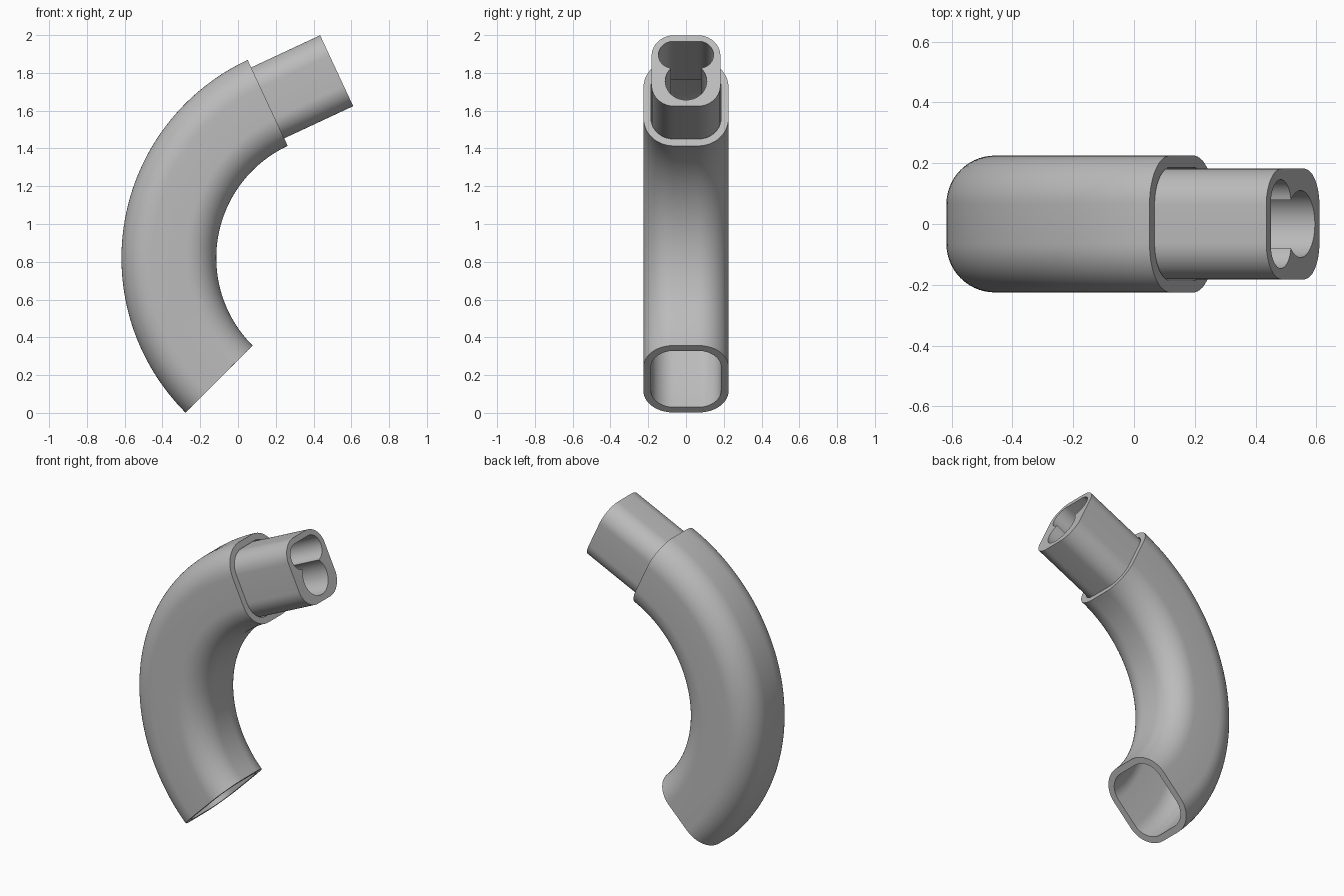
import bpy, bmesh
from math import sin, cos, radians
from mathutils import Vector

if "Cube" in bpy.data.objects:
    bpy.data.objects.remove(bpy.data.objects["Cube"])

grey = bpy.data.materials.new("plain_grey")
grey.use_nodes = True
colour = (0.5, 0.5, 0.5, 1)
grey.diffuse_color = colour
grey.node_tree.nodes["Principled BSDF"].inputs["Base Color"].default_value = colour

CENTRE = Vector((0.54, 0, 0.82))   # centre of the bend
RADIUS = 0.906                     # bend radius at the tube axis
START, END = 225, 115              # bend angles


def arc(cx, cy, r, a0, a1, n):
    step = (a1 - a0) / n
    return [(cx + r * cos(radians(a0 + i * step)),
             cy + r * sin(radians(a0 + i * step))) for i in range(n + 1)]


def rounded_rect(half_w, half_h, r, n=14):
    pts = []
    for k, (sx, sy) in enumerate([(1, 1), (-1, 1), (-1, -1), (1, -1)]):
        pts += arc(sx * (half_w - r), sy * (half_h - r), r, 90 * k, 90 * k + 90, n)
    return pts


def bend_frame(angle):
    out = Vector((cos(radians(angle)), 0, sin(radians(angle))))
    return CENTRE + out * RADIUS, out


def sweep(name, profiles, frames):
    """Sweep an outer and a hole profile along frames and cap both ends."""
    bm = bmesh.new()
    ends = [[], []]
    for profile in profiles:
        rings = [[bm.verts.new(p + out * v + Vector((0, u, 0))) for u, v in profile]
                 for p, out in frames]
        n = len(profile)
        for a, b in zip(rings, rings[1:]):
            for i in range(n):
                j = (i + 1) % n
                bm.faces.new((a[i], a[j], b[j], b[i]))
        for end, ring in zip(ends, (rings[0], rings[-1])):
            end += [bm.edges.get((ring[i], ring[(i + 1) % n])) for i in range(n)]
    for edges, (p, out) in zip(ends, (frames[0], frames[-1])):
        bmesh.ops.triangle_fill(bm, edges=edges, use_beauty=True,
                                normal=out.cross(Vector((0, 1, 0))))
    bmesh.ops.recalc_face_normals(bm, faces=bm.faces)
    mesh = bpy.data.meshes.new(name)
    bm.to_mesh(mesh)
    bm.free()
    mesh.materials.append(grey)
    obj = bpy.data.objects.new(name, mesh)
    bpy.context.collection.objects.link(obj)
    bpy.ops.object.select_all(action="DESELECT")
    obj.select_set(True)
    bpy.context.view_layer.objects.active = obj
    bpy.ops.object.shade_smooth_by_angle(angle=radians(35))


# Curved hollow tube
STEPS = 64
sweep("curved_tube",
      [rounded_rect(0.225, 0.251, 0.16), rounded_rect(0.186, 0.211, 0.122)],
      [bend_frame(START + (END - START) * i / STEPS) for i in range(STEPS + 1)])

# Straight spigot with a keyhole bore: a wide slot merged with a round hole
bore = (arc(0.067, 0.093, 0.079, -81, 90, 20)
        + arc(-0.067, 0.093, 0.079, 90, 261, 20)
        + arc(0, -0.061, 0.11, 136.5, 403.5, 36)[1:-1])
root, out = bend_frame(END)
along = Vector((out.z, 0, -out.x))
sweep("spigot", [rounded_rect(0.182, 0.207, 0.12), bore],
      [(root + along * d, out) for d in (-0.08, 0.403)])
